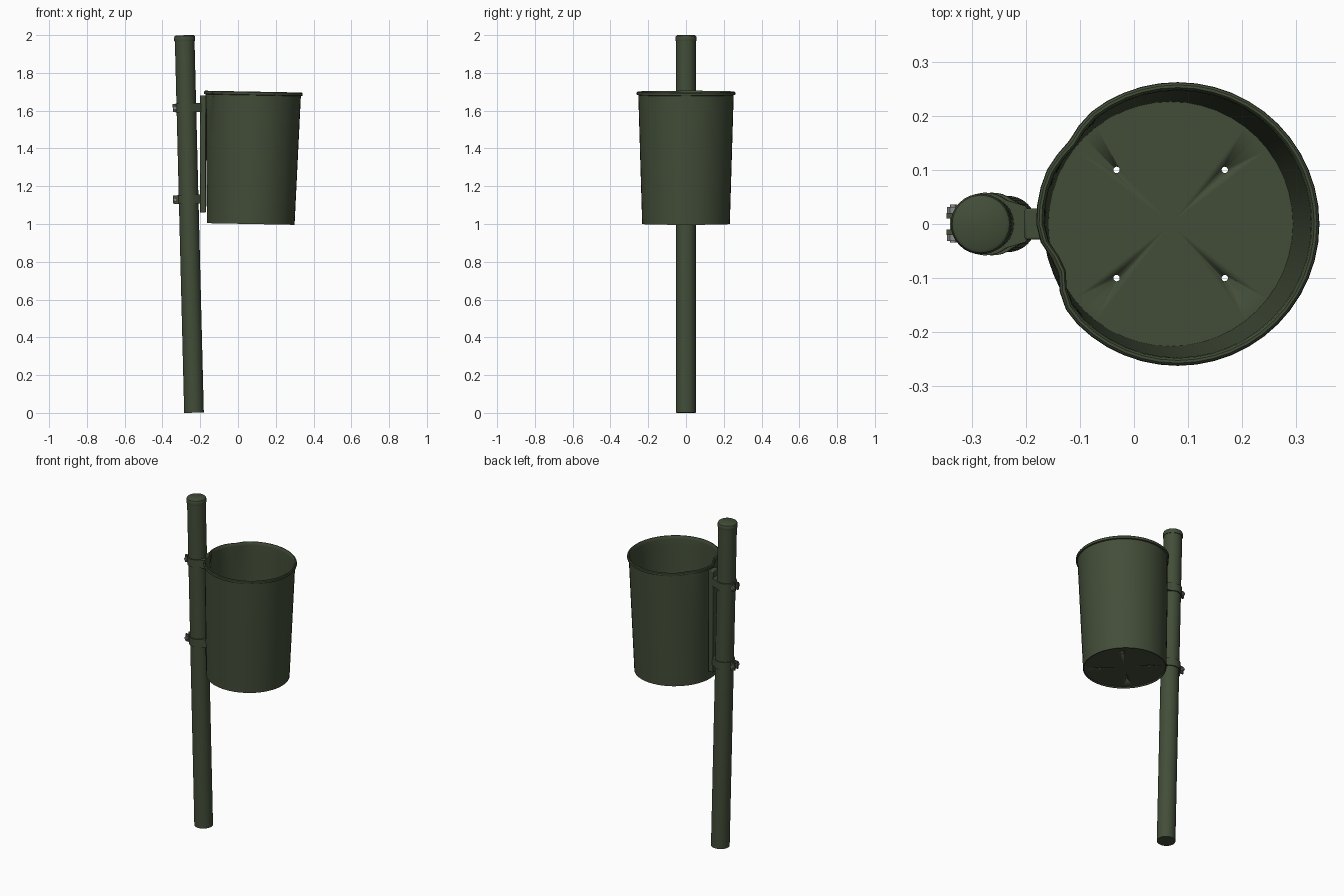
import bpy, bmesh, math
from mathutils import Matrix

if "Cube" in bpy.data.objects:
    bpy.data.objects.remove(bpy.data.objects["Cube"])

def material(name, col):
    m = bpy.data.materials.new(name)
    m.diffuse_color = (*col, 1)
    m.use_nodes = True
    m.node_tree.nodes["Principled BSDF"].inputs["Base Color"].default_value = m.diffuse_color
    return m

GREEN = material("green_paint", (0.055, 0.075, 0.040))
GREY = material("steel", (0.25, 0.25, 0.25))

def finish(name, bm, matrix, mat=GREEN, angle=35):
    bmesh.ops.remove_doubles(bm, verts=bm.verts, dist=1e-5)
    bmesh.ops.recalc_face_normals(bm, faces=bm.faces)
    me = bpy.data.meshes.new(name)
    bm.to_mesh(me)
    bm.free()
    ob = bpy.data.objects.new(name, me)
    bpy.context.collection.objects.link(ob)
    me.materials.append(mat)
    ob.matrix_world = matrix
    bpy.ops.object.select_all(action='DESELECT')
    bpy.context.view_layer.objects.active = ob
    ob.select_set(True)
    bpy.ops.object.shade_smooth_by_angle(angle=math.radians(angle))
    return ob

def lathe(name, profile, n, matrix):
    # profile of (radius, z) running from axis to axis
    bm = bmesh.new()
    vs = [bm.verts.new((r, 0, z)) for r, z in profile]
    es = [bm.edges.new(p) for p in zip(vs, vs[1:])]
    bmesh.ops.spin(bm, geom=vs + es, cent=(0, 0, 0), axis=(0, 0, 1),
                   angle=math.tau, steps=n, use_merge=True)
    return finish(name, bm, matrix)

def prism(name, outline, z0, z1, matrix, mat=GREEN):
    bm = bmesh.new()
    f = bm.faces.new([bm.verts.new((x, y, z0)) for x, y in outline])
    ext = bmesh.ops.extrude_face_region(bm, geom=[f])["geom"]
    bmesh.ops.translate(bm, vec=(0, 0, z1 - z0),
                        verts=[v for v in ext if isinstance(v, bmesh.types.BMVert)])
    return finish(name, bm, matrix, mat)

def ngon(r, n):
    return [(r * math.cos(math.tau * i / n), r * math.sin(math.tau * i / n)) for i in range(n)]

def rect(x0, x1, y0, y1):
    return [(x0, y0), (x1, y0), (x1, y1), (x0, y1)]

# leaning pole with cap
lean = -0.025
POLE = Matrix.Translation((-0.233, 0, 0.001)) @ Matrix.Rotation(lean, 4, 'Y')
lathe("pole", [(0, 0), (0.052, 0), (0.052, 1.98), (0, 1.98)], 32, POLE)
lathe("pole_cap", [(0, 1.968), (0.055, 1.968), (0.056, 1.974), (0.056, 1.986),
                   (0.053, 1.995), (0.047, 1.999), (0, 1.999)], 32, POLE)

# bucket: outer wall, rolled lip, inner wall, floor
H, R0, R1, T = 0.70, 0.232, 0.253, 0.006
def wall(z):
    return R0 + (R1 - R0) * z / H
levels = [0, 0.2, 0.35, 0.45, 0.53, 0.59, 0.64, 0.682]
profile = [(0, 0.008), (R0 - 0.005, 0.008), (R0 - 0.005, 0)]
profile += [(wall(z), z) for z in levels]
profile += [(0.260, 0.684), (0.262, 0.690), (0.261, 0.697), (0.257, 0.701),
            (0.252, 0.701), (0.248, 0.696)]
profile += [(wall(z) - T, z) for z in reversed(levels[1:])]
profile += [(R0 - T, 0.016), (0, 0.016)]
BUCKET = Matrix.Translation((0.0675, 0, 1.0)) @ Matrix.Rotation(0.019, 4, 'Y')
bucket = lathe("bucket", profile, 48, BUCKET)

# dents in the upper wall beside the pole
for v in bucket.data.vertices:
    r = math.hypot(v.co.x, v.co.y)
    if r < 0.1 or v.co.z < 0.1:
        continue
    a = math.degrees(math.atan2(v.co.y, v.co.x)) % 360
    push = 0.0
    for ang, amp, width in ((200, 0.026, 11), (143, 0.010, 9)):
        push += amp * math.exp(-((a - ang) / width) ** 2)
    push *= (v.co.z / H) ** 5
    v.co.x *= 1 - push / r
    v.co.y *= 1 - push / r

# drain holes
for i, (x, y) in enumerate([(sx, sy) for sx in (-0.1, 0.1) for sy in (-0.1, 0.1)]):
    cut = prism(f"drain_cutter_{i}", ngon(0.006, 12), -0.03, 0.05,
                BUCKET @ Matrix.Translation((x, y, 0)))
    cut.hide_render = True
    cut.hide_set(True)
    mod = bucket.modifiers.new("drain", 'BOOLEAN')
    mod.operation, mod.object, mod.solver = 'DIFFERENCE', cut, 'EXACT'

# mounting rail behind the bucket
rail = prism("mounting_rail", rect(-0.016, 0.016, -0.029, 0.029), 0, 0.62,
             Matrix.Translation((-0.186, 0, 1.06)))
bev = rail.modifiers.new("bevel", 'BEVEL')
bev.width, bev.segments = 0.004, 2

# clamps: tapered band, two ears, cross bolt
for name, z, ear, reach in (("upper", 1.615, -0.072, 0.080), ("lower", 1.13, -0.082, 0.066)):
    arc = [math.radians(50 + 260 * i / 24) for i in range(25)]
    outline = [(0.058 * math.cos(a), 0.058 * math.sin(a)) for a in arc]
    outline += [(reach - 0.008, -0.034), (reach, -0.026), (reach, 0.026), (reach - 0.008, 0.034)]
    C = POLE @ Matrix.Translation((0, 0, z))
    prism(name + "_clamp_band", outline, -0.024, 0.024, C)
    for s in (-1, 1):
        y = sorted((s * 0.010, s * 0.020))
        prism(f"{name}_clamp_ear_{'left' if s < 0 else 'right'}",
              rect(ear, -0.045, *y), -0.022, 0.022, C)
    B = C @ Matrix.Translation((ear + 0.011, 0, 0)) @ Matrix.Rotation(math.pi / 2, 4, 'X')
    prism(name + "_bolt_shaft", ngon(0.006, 12), -0.036, 0.034, B, GREY)
    prism(name + "_bolt_head", ngon(0.011, 6), 0.020, 0.031, B, GREY)
    prism(name + "_bolt_nut", ngon(0.011, 6), -0.031, -0.020, B, GREY)
